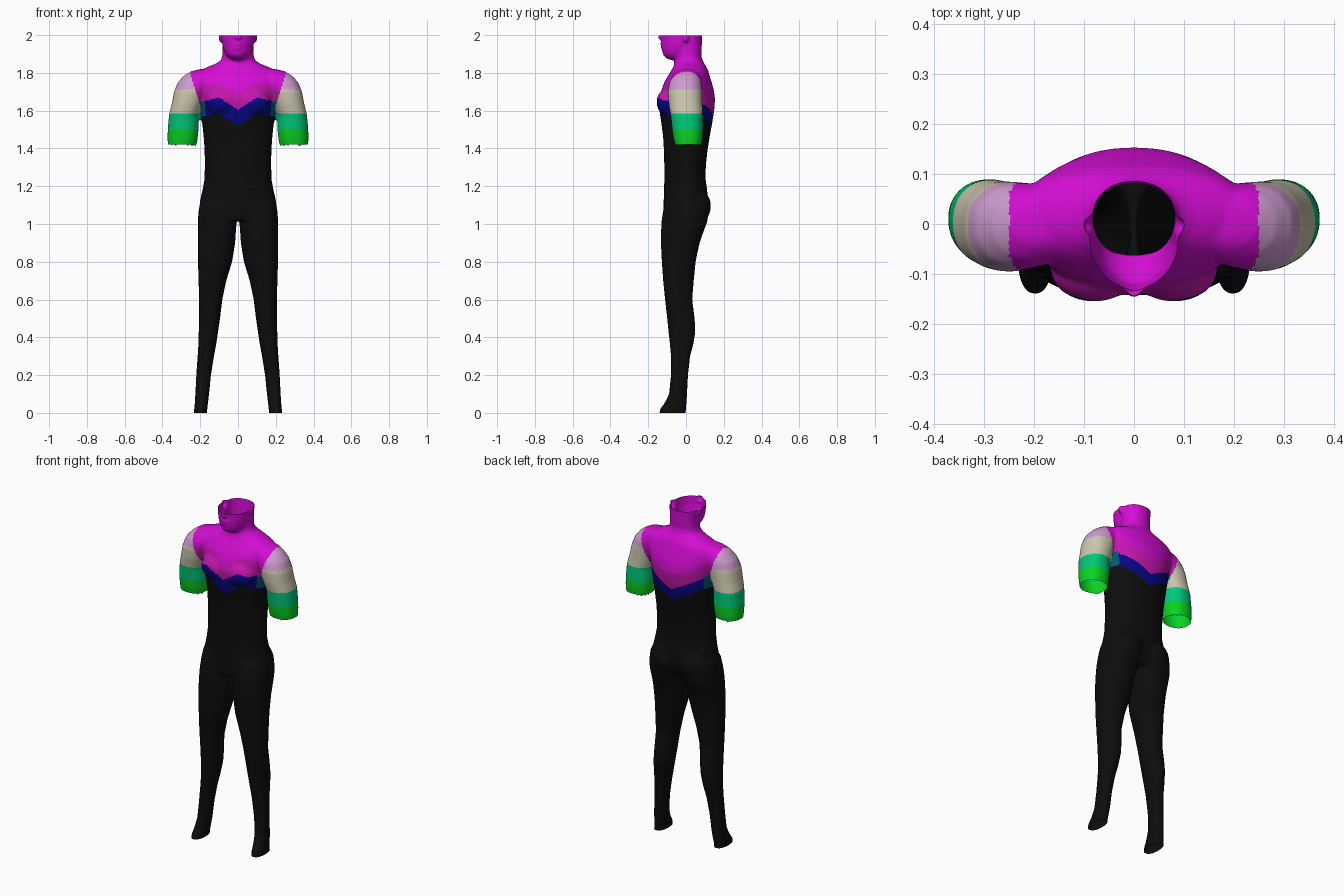
import bpy, bmesh, math
from mathutils import Matrix, Vector

bm = bmesh.new()
SEG = 40


def loft(sections, p=2.0):
    """Closed skin through stacked ovals: (z, x0, x1, y0, y1)."""
    rings = []
    for z, x0, x1, y0, y1 in sections:
        ring = []
        for i in range(SEG):
            a = 2 * math.pi * i / SEG
            c, s = math.cos(a), math.sin(a)
            u = math.copysign(abs(c) ** (2 / p), c)
            v = math.copysign(abs(s) ** (2 / p), s)
            ring.append(bm.verts.new(((x0 + x1) / 2 + u * (x1 - x0) / 2,
                                      (y0 + y1) / 2 + v * (y1 - y0) / 2, z)))
        rings.append(ring)
    for a, b in zip(rings, rings[1:]):
        for i in range(SEG):
            j = (i + 1) % SEG
            bm.faces.new((a[i], a[j], b[j], b[i]))
    bm.faces.new(rings[0][::-1])
    bm.faces.new(rings[-1])


def blob(center, radii):
    m = Matrix.Translation(center) @ Matrix.Diagonal((*radii, 1))
    bmesh.ops.create_uvsphere(bm, u_segments=24, v_segments=16, radius=1, matrix=m)


def flip(sections):
    return [(z, -x1, -x0, y0, y1) for z, x0, x1, y0, y1 in sections]


# torso and neck: z, half width, front, back
torso = [(1.02, .195, -.115, .09), (1.08, .206, -.12, .11), (1.13, .2, -.118, .115),
         (1.18, .188, -.116, .112), (1.235, .178, -.115, .104), (1.31, .176, -.115, .105),
         (1.39, .177, -.117, .114), (1.46, .182, -.121, .125), (1.53, .189, -.13, .138),
         (1.6, .196, -.141, .149), (1.66, .205, -.143, .154), (1.71, .222, -.13, .147),
         (1.75, .236, -.115, .136), (1.785, .235, -.095, .125), (1.81, .21, -.08, .118),
         (1.83, .165, -.068, .109), (1.848, .12, -.062, .098), (1.865, .092, -.061, .088),
         (1.89, .083, -.06, .081), (1.93, .082, -.06, .083), (2.03, .084, -.06, .088)]
loft([(z, -w, w, f, b) for z, w, f, b in torso], 2.15)

# jaw with chin, lips and nose tip
jaw = [(1.868, .03, -.085, .0), (1.88, .05, -.108, .02), (1.895, .064, -.122, .03),
       (1.92, .076, -.127, .04), (1.95, .084, -.13, .05), (2.03, .092, -.133, .06)]
loft([(z, -w, w, f, b) for z, w, f, b in jaw], 1.85)
blob((0, -.118, 1.953), (.03, .02, .01))
blob((0, -.115, 1.932), (.026, .02, .009))
blob((0, -.128, 1.99), (.018, .022, .018))

# arms and legs
arm = [(1.395, .224, .37, -.052, .078), (1.45, .214, .373, -.066, .087),
       (1.5, .209, .372, -.074, .09), (1.58, .208, .365, -.082, .089),
       (1.64, .185, .35, -.092, .086), (1.7, .16, .339, -.096, .085),
       (1.75, .12, .319, -.088, .082), (1.785, .1, .286, -.072, .073),
       (1.808, .1, .25, -.05, .06), (1.82, .12, .2, -.03, .045)]
leg = [(-.03, .165, .234, -.145, 0), (.02, .163, .232, -.138, 0), (.05, .159, .229, -.115, .003),
       (.1, .153, .226, -.09, .006), (.2, .143, .221, -.08, .011), (.3, .127, .214, -.08, .022),
       (.36, .116, .21, -.085, .038), (.43, .105, .208, -.093, .05), (.5, .095, .207, -.1, .046),
       (.6, .083, .206, -.111, .033), (.7, .062, .209, -.121, .041), (.8, .031, .212, -.128, .051),
       (.9, .015, .213, -.133, .072), (.96, .011, .213, -.132, .093), (1.01, .007, .212, -.13, .112),
       (1.06, -.01, .21, -.123, .12), (1.12, -.01, .2, -.112, .12)]
for side in (arm, leg):
    loft(side, 2.2)
    loft(flip(side), 2.2)

# ears, chest and seat muscles
for s in (-1, 1):
    blob((s * .092, -.002, 1.99), (.011, .016, .03))
    blob((s * .08, -.09, 1.645), (.088, .066, .075))
    blob((s * .09, .06, 1.095), (.088, .072, .09))

bmesh.ops.recalc_face_normals(bm, faces=bm.faces)
src = bpy.data.meshes.new("body_parts")
bm.to_mesh(src)
bm.free()

# fuse everything into one smooth skin
body = bpy.data.objects.new("body", src)
bpy.context.collection.objects.link(body)
rem = body.modifiers.new("fuse", 'REMESH')
rem.mode, rem.voxel_size = 'VOXEL', 0.0075
smooth = body.modifiers.new("soften", 'SMOOTH')
smooth.factor, smooth.iterations = 0.5, 6
dg = bpy.context.evaluated_depsgraph_get()
skin = bpy.data.meshes.new_from_object(body.evaluated_get(dg))
body.modifiers.clear()
body.data = skin

# one material per colour
COLOURS = [("black", (.004, .004, .004)), ("magenta", (.66, .004, .66)),
           ("rose_magenta", (.55, .008, .42)), ("navy", (.002, .002, .24)),
           ("lilac", (.62, .33, .62)), ("beige", (.6, .57, .42)),
           ("sea_green", (.0, .58, .2)), ("green", (.003, .65, .015)),
           ("dark_teal", (.0, .1, .16))]
skin.materials.clear()
for name, rgb in COLOURS:
    mat = bpy.data.materials.new(name)
    mat.diffuse_color = (*rgb, 1)
    skin.materials.append(mat)


def colour(c):
    x, y, z = abs(c.x), c.y, c.z
    if z < 1.38:
        return 0
    # sleeve bands
    if x > min(.25, .2 + max(0, z - 1.63) * .33):
        return 4 if z > 1.71 else 5 if z > 1.585 else 6 if z > 1.5 else 7
    # wavy neckline bands in front, V shape behind
    if y < 0:
        top = 1.605 + .65 * x if x < .1 else 1.67 - .25 * (x - .1)
        low = top - .085
    else:
        top = 1.55 + .5 * x
        low = top - .065
    if x > .17 and -.07 < y < .08 and 1.57 < z < 1.65:
        return 8
    return 0 if z < low else 3 if z < top else 2 if z < top + .08 else 1


# open the neck, sleeves and ankles, then colour the faces
bm = bmesh.new()
bm.from_mesh(skin)
for z, up in ((1.999, 1), (0.0, -1)):
    bmesh.ops.bisect_plane(bm, geom=bm.verts[:] + bm.edges[:] + bm.faces[:],
                           plane_co=(0, 0, z), plane_no=(0, 0, up), clear_outer=True)
ends = []
for f in bm.faces:
    c = f.calc_center_median()
    if abs(c.x) > .2 and 1.37 < c.z < 1.418:
        ends.append(f)
    # inner neck roof faces hidden inside the skin
    f.material_index = colour(c)
    f.smooth = True
bmesh.ops.delete(bm, geom=ends, context='FACES')
bm.to_mesh(skin)
bm.free()
